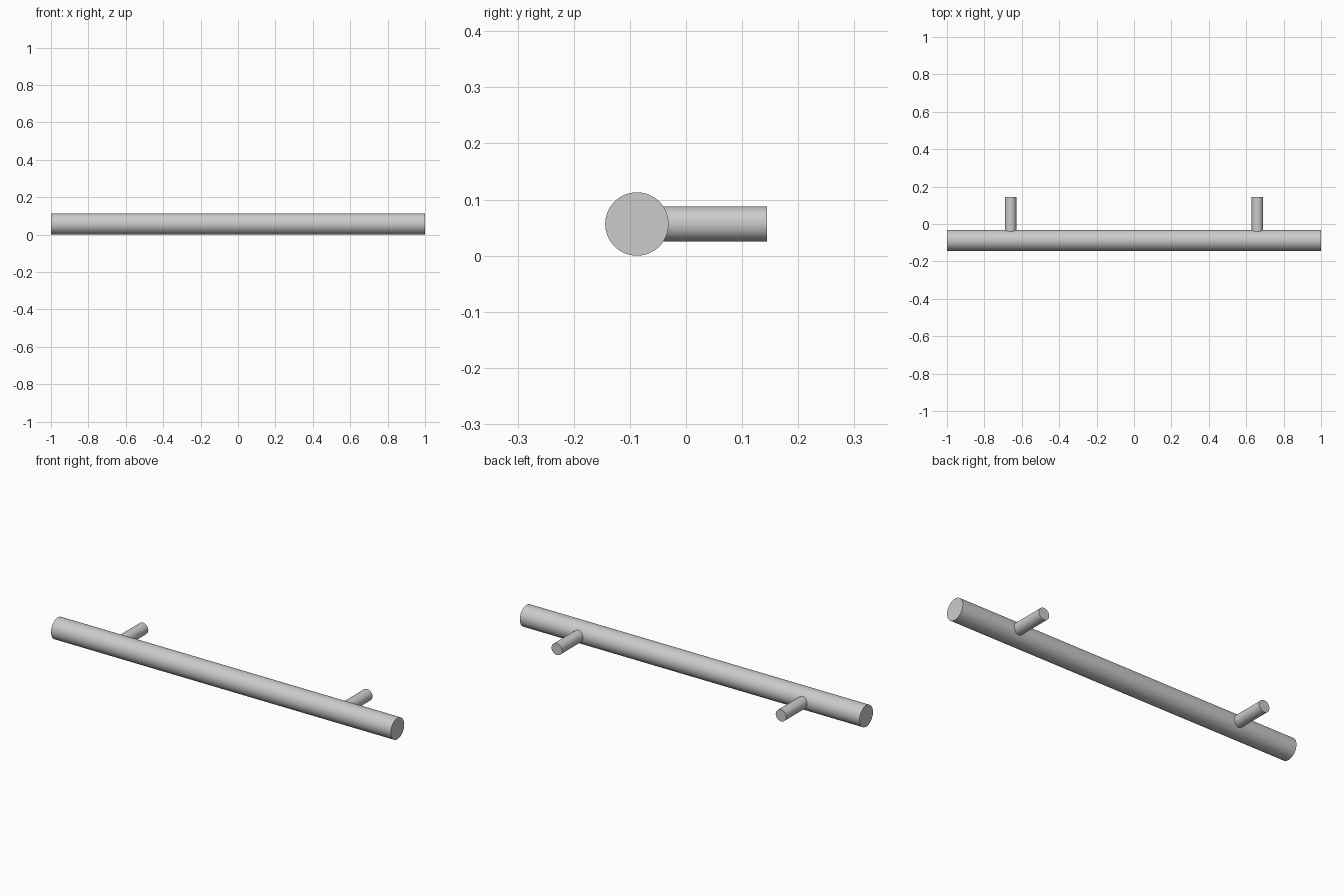
import bpy
from math import pi

if "Cube" in bpy.data.objects:
    bpy.data.objects.remove(bpy.data.objects["Cube"])

BAR_R, POST_R = 0.0565, 0.031
BACK_Y = 0.144
BAR_Y = -BACK_Y + BAR_R


def rod(name, radius, length, location, rotation):
    bpy.ops.mesh.primitive_cylinder_add(vertices=64, radius=radius, depth=length,
                                        location=location, rotation=rotation)
    obj = bpy.context.object
    obj.name = name
    bpy.ops.object.shade_smooth_by_angle(angle=pi / 6)
    return obj


# Long grip bar along x
rod("grip_bar", BAR_R, 2.0, (0, BAR_Y, BAR_R), (0, pi / 2, 0))

# Two mounting posts, rooted inside the bar and reaching back
start_y = BAR_Y + 0.03
for side, x in (("left", -0.66), ("right", 0.66)):
    rod(side + "_mounting_post", POST_R, BACK_Y - start_y,
        (x, (BACK_Y + start_y) / 2, BAR_R), (pi / 2, 0, 0))
